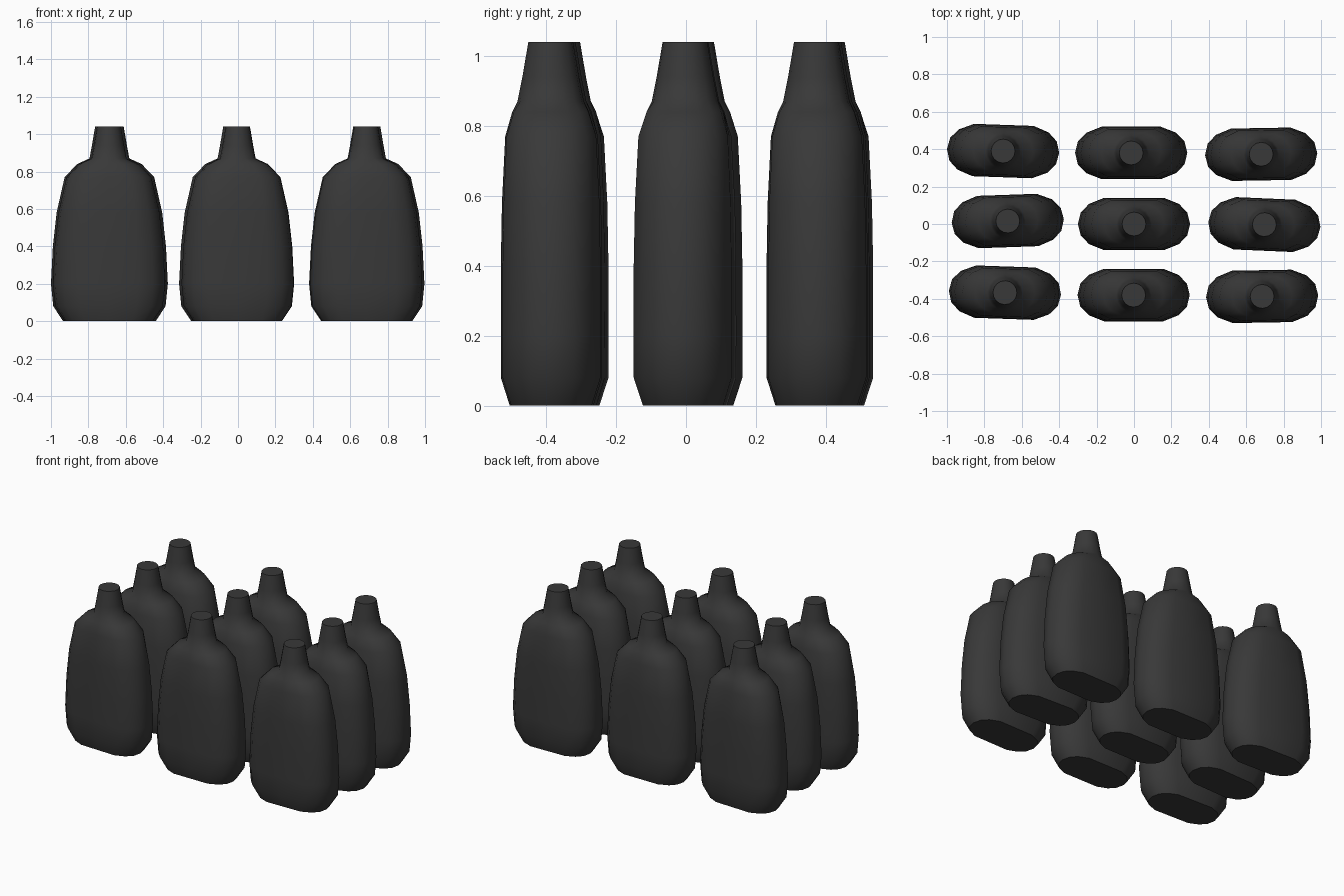
import bpy, bmesh, math

if "Cube" in bpy.data.objects:
    bpy.data.objects.remove(bpy.data.objects["Cube"])

# Quarter outlines (unit size): flattened flask section and round neck section
FLASK = [(1, 0), (.95, .44), (.80, .77), (.53, 1), (0, 1)]
ROUND = [(math.cos(i * math.pi / 8), math.sin(i * math.pi / 8)) for i in range(5)]

# Rings: height, half width, half depth, roundness (0 flask, 1 round)
RINGS = [(0, .235, .115, 0), (.08, .288, .14, 0), (.2, .30, .14, 0),
         (.4, .29, .14, 0), (.58, .27, .137, 0), (.77, .227, .128, 0),
         (.84, .16, .11, .4), (.87, .094, .095, 1), (.94, .081, .081, 1),
         (1.04, .064, .064, 1)]


def section(roundness):
    q = [(a[0] + (b[0] - a[0]) * roundness, a[1] + (b[1] - a[1]) * roundness)
         for a, b in zip(FLASK, ROUND)]
    half = q + [(-x, y) for x, y in q[-2::-1]]
    return half + [(x, -y) for x, y in half[-2:0:-1]]


def bottle_mesh():
    bm = bmesh.new()
    loops = [[bm.verts.new((x * w, y * d, z)) for x, y in section(r)]
             for z, w, d, r in RINGS]
    n = len(loops[0])
    for lo, hi in zip(loops, loops[1:]):
        for i in range(n):
            j = (i + 1) % n
            bm.faces.new((lo[i], lo[j], hi[j], hi[i]))
    bm.faces.new(loops[0][::-1])
    bm.faces.new(loops[-1])
    for f in bm.faces:
        f.smooth = len(f.verts) == 4
    # Crisp rims at the base and the mouth
    for e in bm.edges:
        e.smooth = all(len(f.verts) == 4 for f in e.link_faces)
    me = bpy.data.meshes.new("bottle")
    bm.to_mesh(me)
    bm.free()
    return me


mesh = bottle_mesh()
mat = bpy.data.materials.new("dark_plastic")
mat.diffuse_color = (.04, .04, .04, 1)
mat.use_nodes = True
mat.node_tree.nodes["Principled BSDF"].inputs["Base Color"].default_value = mat.diffuse_color
mesh.materials.append(mat)

# Loosely placed three by three group: x, y, turn in degrees
PLACES = [(-.70, .39, -2), (-.015, .38, 0), (.68, .373, 1),
          (-.675, .016, 2), (0, 0, 0), (.697, -.003, -2.5),
          (-.69, -.367, -2), (-.002, -.38, 0), (.685, -.387, 1)]
for k, (x, y, turn) in enumerate(PLACES):
    ob = bpy.data.objects.new(f"bottle_{k + 1}", mesh)
    ob.location = (x, y, 0)
    ob.rotation_euler.z = math.radians(turn)
    bpy.context.collection.objects.link(ob)
